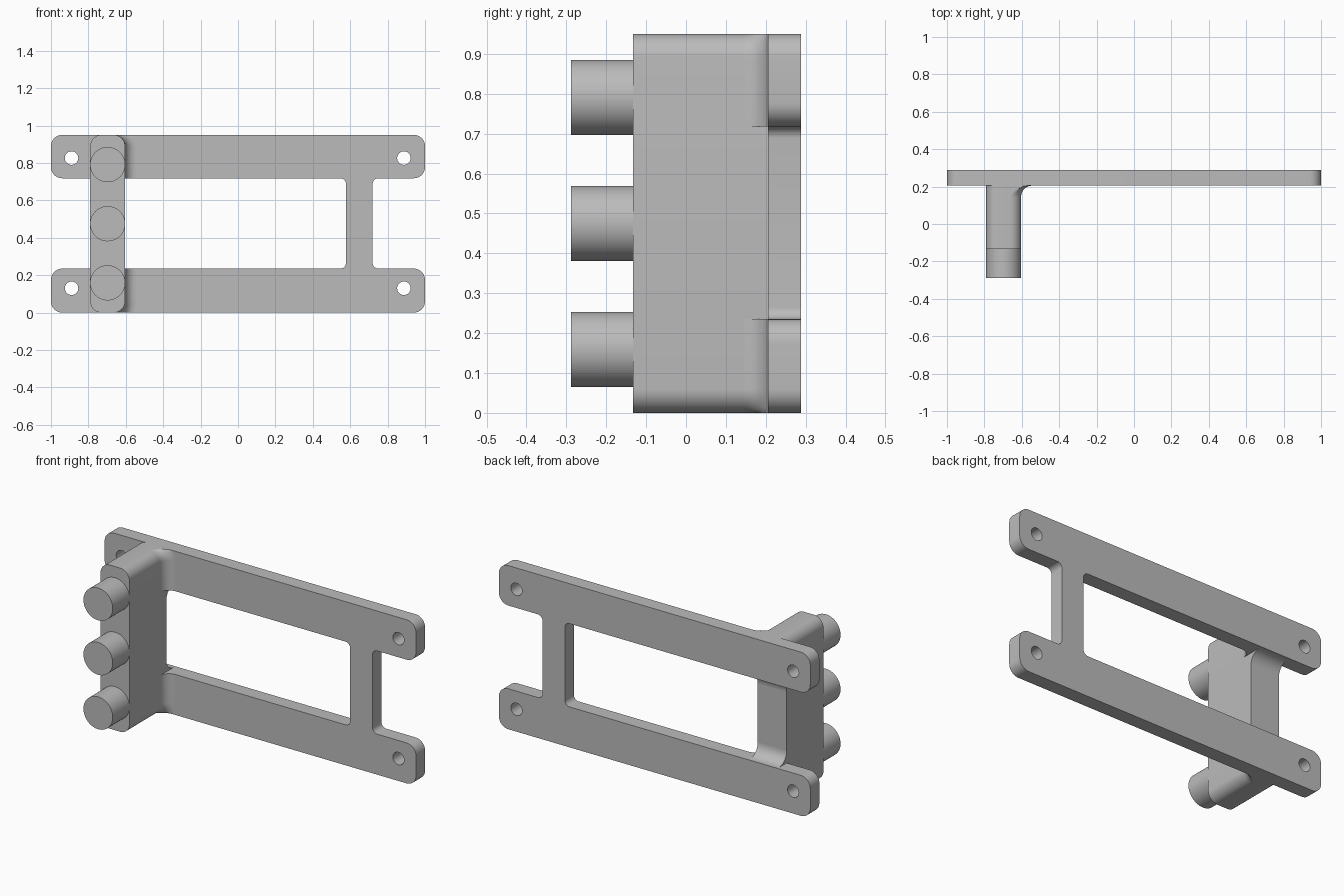
import bpy, bmesh, math
from mathutils import Vector, Matrix

if "Cube" in bpy.data.objects:
    bpy.data.objects.remove(bpy.data.objects["Cube"])

GREY = bpy.data.materials.new("plain grey")
GREY.diffuse_color = (0.5, 0.5, 0.5, 1)
GREY.use_nodes = True
GREY.node_tree.nodes["Principled BSDF"].inputs["Base Color"].default_value = GREY.diffuse_color

TOP = 0.95                      # overall height
LOW, HIGH = 0.235, 0.718        # inner edges of the two bars
Y_FRONT, Y_PLATE, Y_BACK = -0.133, 0.205, 0.288
POST_L, POST_R, POST_RAD = -0.79, -0.604, 0.06


def finish(name, bm):
    bmesh.ops.remove_doubles(bm, verts=bm.verts, dist=1e-5)
    bmesh.ops.recalc_face_normals(bm, faces=bm.faces)
    mesh = bpy.data.meshes.new(name)
    bm.to_mesh(mesh)
    bm.free()
    mesh.materials.append(GREY)
    ob = bpy.data.objects.new(name, mesh)
    bpy.context.collection.objects.link(ob)
    bpy.ops.object.select_all(action='DESELECT')
    ob.select_set(True)
    bpy.context.view_layer.objects.active = ob
    bpy.ops.object.shade_smooth_by_angle(angle=math.radians(30))
    return ob


def rounded(corners, steps=10):
    """Outline with right-angled corners (x, z, radius) rounded off."""
    pts, n = [], len(corners)
    for i, (x, z, r) in enumerate(corners):
        p = Vector((x, z))
        a = (Vector(corners[i - 1][:2]) - p).normalized() * r
        b = (Vector(corners[(i + 1) % n][:2]) - p).normalized() * r
        for k in range(steps + 1):
            t = math.pi / 2 * k / steps
            pts.append(p + a + b - b * math.cos(t) - a * math.sin(t))
    return pts


def circle(x, z, r, n=48):
    return [Vector((x + r * math.cos(math.tau * i / n),
                    z + r * math.sin(math.tau * i / n))) for i in range(n)]


def prism(name, loops, y0, y1):
    """Extrude outlines (first the border, then holes) along y."""
    bm = bmesh.new()
    edges = []
    for loop in loops:
        vs = [bm.verts.new((p.x, y0, p.y)) for p in loop]
        edges += [bm.edges.new((vs[i - 1], vs[i])) for i in range(len(vs))]
    bmesh.ops.triangle_fill(bm, edges=edges, use_beauty=True)
    ext = bmesh.ops.extrude_face_region(bm, geom=bm.faces[:])
    moved = [g for g in ext["geom"] if isinstance(g, bmesh.types.BMVert)]
    bmesh.ops.translate(bm, verts=moved, vec=(0, y1 - y0, 0))
    return finish(name, bm)


def loft(name, rings):
    bm = bmesh.new()
    vr = [[bm.verts.new(p) for p in ring] for ring in rings]
    n = len(vr[0])
    for a, b in zip(vr, vr[1:]):
        for i in range(n):
            bm.faces.new((a[i - 1], a[i], b[i], b[i - 1]))
    bm.faces.new(vr[0])
    bm.faces.new(vr[-1])
    return finish(name, bm)


# Flat frame: two long bars joined by a cross bar, with four screw holes
R, F = 0.06, 0.03
outline = rounded([
    (-1, 0, R), (1, 0, R), (1, LOW, R), (0.72, LOW, F), (0.72, HIGH, F),
    (1, HIGH, R), (1, TOP, R), (-1, TOP, R), (-1, HIGH, R),
    (0.577, HIGH, F), (0.577, LOW, F), (-1, LOW, R)])
holes = [circle(x, z, 0.036) for x in (-0.89, 0.887) for z in (0.13, 0.826)]
prism("frame_plate", [outline] + holes, Y_PLATE, Y_BACK)

# Upright post standing forward from the frame
prism("post", [rounded([(POST_L, 0, POST_RAD), (POST_R, 0, POST_RAD),
                        (POST_R, TOP, POST_RAD), (POST_L, TOP, POST_RAD)])],
      Y_FRONT, Y_PLATE)

# Three round pegs on the post front
for i, z in enumerate((0.159, 0.475, 0.791)):
    prism(f"peg_{i + 1}", [circle(-0.697, z, 0.094, 64)], -0.288, Y_FRONT)


# Side fillets that flare the post into each bar
def side_fillet(name, bar, flip):
    r, rings = 0.06, []
    for k in range(11):
        a = math.pi / 2 * k / 10
        d, y = r * (1 - math.cos(a)), Y_PLATE - r + r * math.sin(a)
        ring = [(-0.70, bar), (-0.70, TOP)]
        for j in range(13):
            t = math.pi / 2 * (1 - j / 12)
            ring.append((POST_R - POST_RAD + (POST_RAD + d) * math.cos(t),
                         min(TOP, TOP - POST_RAD + (POST_RAD + d) * math.sin(t))))
        ring.append((POST_R + d, bar))
        rings.append([(x, y, TOP - z if flip else z) for x, z in ring])
    loft(name, rings)


side_fillet("upper_side_fillet", HIGH, False)
side_fillet("lower_side_fillet", TOP - LOW, True)


# Fillets behind the post, against the inner edges of the bars
for name, z0, s in (("lower_back_fillet", LOW, 1), ("upper_back_fillet", HIGH, -1)):
    r = 0.07
    prof = [(Y_PLATE, z0)]
    for k in range(11):
        a = math.pi / 2 * k / 10
        prof.append((Y_PLATE + r - r * math.cos(a), z0 + s * (r - r * math.sin(a))))
    loft(name, [[(x, y, z) for y, z in prof] for x in (POST_L, POST_R)])
